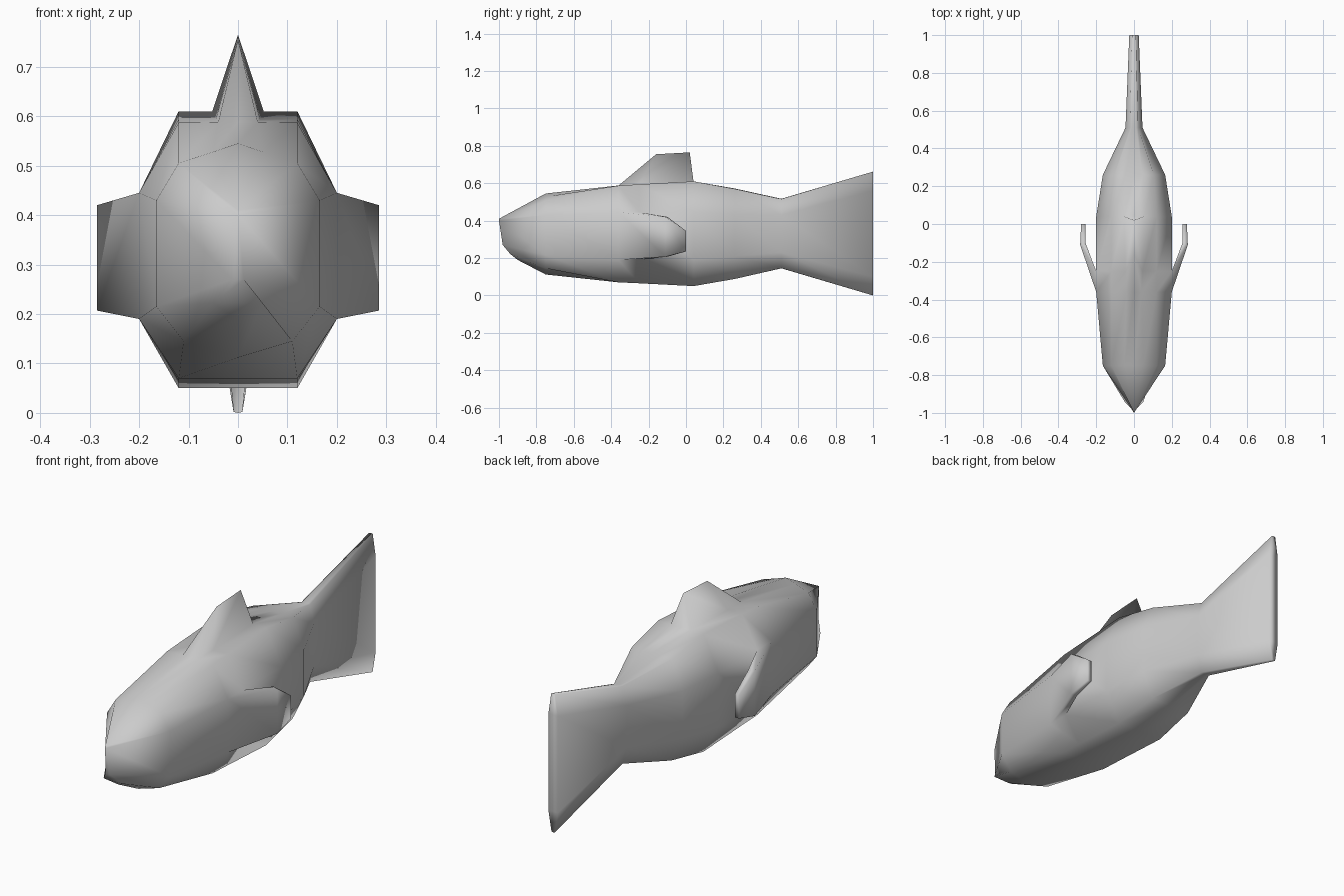
import bpy
import bmesh

cube = bpy.data.objects.get("Cube")
if cube:
    bpy.data.objects.remove(cube, do_unlink=True)

grey = bpy.data.materials.new("light_grey")
COLOUR = (0.6, 0.6, 0.6, 1)
grey.diffuse_color = COLOUR
grey.use_nodes = True
grey.node_tree.nodes["Principled BSDF"].inputs["Base Color"].default_value = COLOUR

# Half cross-sections (x, z): top centre, fin base, top corner,
# upper side, lower side, bottom corner, bottom centre
SECTIONS = [
    (-0.75, [(0, .545), (.05, .528), (.12, .505), (.165, .43), (.165, .215), (.11, .145), (0, .112)]),
    (-0.36, [(0, .588), (.04, .588), (.12, .587), (.2, .445), (.2, .19), (.12, .07), (0, .07)]),
    (-0.25, [(0, .594), (.045, .594), (.12, .594), (.2, .445), (.2, .19), (.12, .065), (0, .065)]),
    (0.04, [(0, .61), (.052, .61), (.12, .61), (.2, .445), (.2, .19), (.12, .05), (0, .05)]),
    (0.26, [(0, .572), (.045, .572), (.105, .57), (.165, .435), (.165, .21), (.105, .088), (0, .088)]),
    (0.51, [(0, .517), (.01, .517), (.022, .515), (.045, .43), (.045, .23), (.022, .146), (0, .145)]),
    (1.0, [(0, .662), (.005, .662), (.01, .66), (.025, .56), (.025, .10), (.009, .002), (0, 0)]),
]
# Nose: a narrow upright edge with a small jaw beneath
NOSE = [(0, -1, .41), (0, -1, .41), (0, -1, .41), (0, -1, .40),
        (.012, -.98, .27), (.05, -.94, .222), (0, -.9, .19)]

bm = bmesh.new()


def make_ring(half):
    """Full 12-point ring from a 7-point half; index 0 top, 6 bottom."""
    pts = half + [(-x, y, z) for x, y, z in half[5:0:-1]]
    return [bm.verts.new(p) for p in pts]


rings = [make_ring(NOSE)]
rings += [make_ring([(x, y, z) for x, z in half]) for y, half in SECTIONS]
N = 12

# Body skin, left open where the fins grow out
dorsal_open = {(r, c) for r in (2, 3) for c in (0, 11)}
side_open = {(2, 3), (2, 8)}
for r in range(len(rings) - 1):
    a, b = rings[r], rings[r + 1]
    for c in range(N):
        if (r, c) not in dorsal_open | side_open:
            d = (c + 1) % N
            bm.faces.new((a[c], a[d], b[d], b[c]))

# Nose and jaw closing faces
n = rings[0]
for ids in ((3, 4, 8, 9), (4, 5, 7, 8), (5, 6, 7)):
    bm.faces.new([n[i] for i in ids])

# Tail end, closed in bands
t = rings[-1]
bm.faces.new((t[0], t[1], t[11]))
for i in range(1, 5):
    bm.faces.new((t[i], t[i + 1], t[11 - i], t[12 - i]))
bm.faces.new((t[5], t[6], t[7]))

# Dorsal fin rising to a sharp top edge
front, mid, back = rings[2], rings[3], rings[4]
tip_f = bm.verts.new((0, -0.16, 0.755))
tip_b = bm.verts.new((0, 0.02, 0.765))
for i in (1, 11):
    bm.faces.new((front[0], front[i], tip_f))
    bm.faces.new((front[i], mid[i], tip_f))
    bm.faces.new((mid[i], back[i], tip_b, tip_f))
    bm.faces.new((back[i], back[0], tip_b))

# Side fins: swept out, then bent straight back
for s, up, low in ((1, 3, 4), (-1, 9, 8)):
    loops = [[front[up], front[low], mid[low], mid[up]]]
    for pts in (
        [(.285, -.11, .42), (.285, -.11, .207), (.257, -.10, .207), (.257, -.10, .42)],
        [(.28, 0, .345), (.28, 0, .235), (.257, 0, .235), (.257, 0, .345)],
    ):
        loops.append([bm.verts.new((s * x, y, z)) for x, y, z in pts])
    for a, b in zip(loops, loops[1:]):
        for i in range(4):
            j = (i + 1) % 4
            bm.faces.new((a[i], a[j], b[j], b[i]))
    bm.faces.new(loops[-1])

# Weld the coincident nose points and tidy up
bmesh.ops.remove_doubles(bm, verts=bm.verts[:], dist=1e-4)
bmesh.ops.dissolve_degenerate(bm, edges=bm.edges[:], dist=1e-5)
bmesh.ops.recalc_face_normals(bm, faces=bm.faces[:])
for f in bm.faces:
    f.smooth = True

mesh = bpy.data.meshes.new("fish_body")
bm.to_mesh(mesh)
bm.free()
mesh.materials.append(grey)
fish = bpy.data.objects.new("fish_body", mesh)
bpy.context.collection.objects.link(fish)
